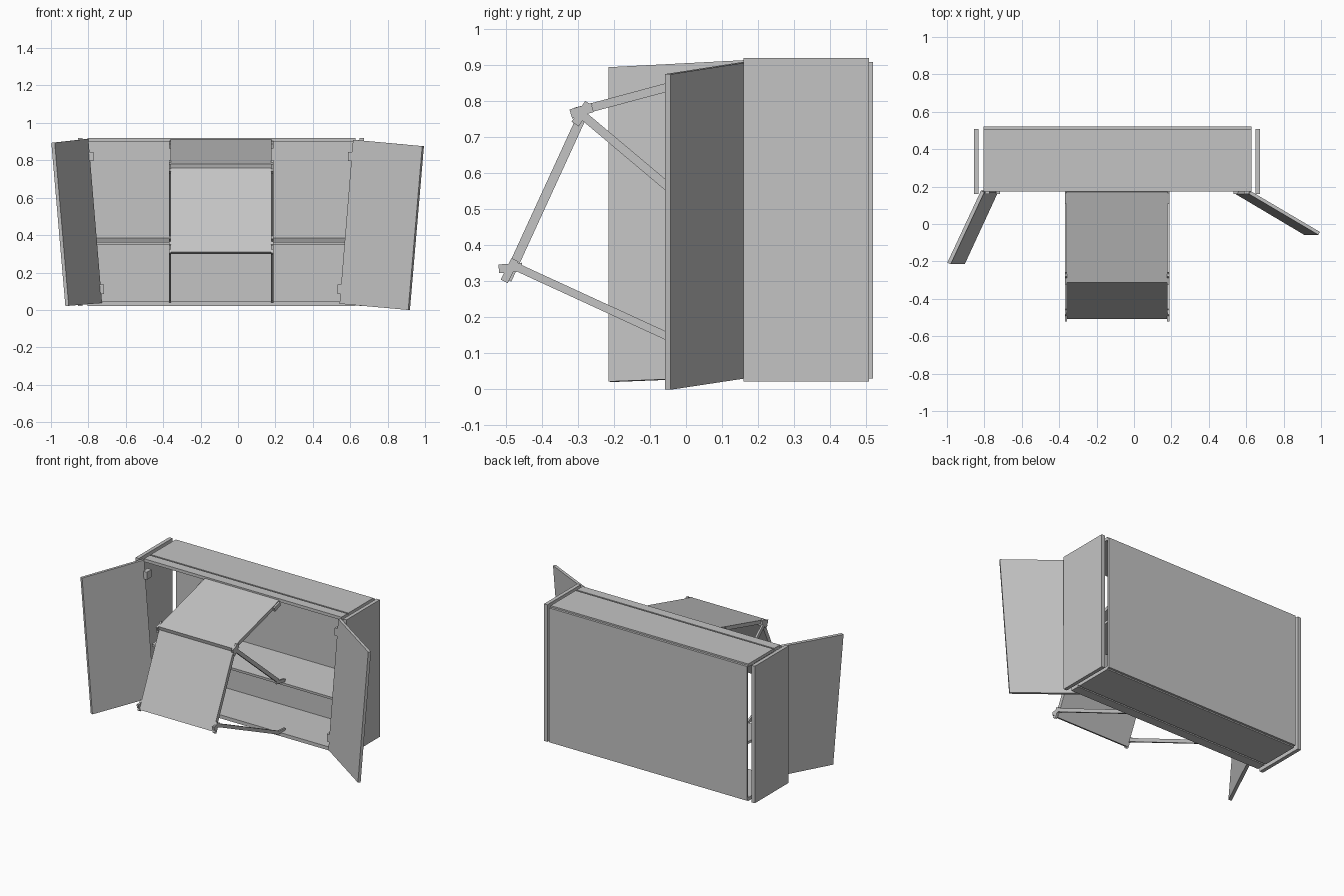
import bpy
import bmesh
from mathutils import Vector

cube = bpy.data.objects.get("Cube")
if cube:
    bpy.data.objects.remove(cube, do_unlink=True)

grey = bpy.data.materials.new("plain_grey")
grey.use_nodes = True
colour = (0.55, 0.55, 0.55, 1)
grey.diffuse_color = colour
grey.node_tree.nodes["Principled BSDF"].inputs["Base Color"].default_value = colour


def prism(name, outline, offset):
    """Extrude a flat outline along an offset vector."""
    bm = bmesh.new()
    face = bm.faces.new([bm.verts.new(p) for p in outline])
    new = bmesh.ops.extrude_face_region(bm, geom=[face])["geom"]
    moved = [v for v in new if isinstance(v, bmesh.types.BMVert)]
    bmesh.ops.translate(bm, verts=moved, vec=offset)
    # the extrusion may keep or drop its starting face; make sure it is closed
    edges = [e for e in bm.edges if e.is_boundary]
    if edges:
        bmesh.ops.holes_fill(bm, edges=edges, sides=0)
    bmesh.ops.recalc_face_normals(bm, faces=bm.faces)
    mesh = bpy.data.meshes.new(name)
    bm.to_mesh(mesh)
    bm.free()
    mesh.materials.append(grey)
    obj = bpy.data.objects.new(name, mesh)
    bpy.context.collection.objects.link(obj)
    return obj


def side_profile(name, x0, x1, points):
    """Extrude a (y, z) profile from x0 to x1."""
    return prism(name, [(x0, y, z) for y, z in points], (x1 - x0, 0, 0))


def box(name, x0, x1, y0, y1, z0, z1):
    return side_profile(name, x0, x1, [(y0, z0), (y1, z0), (y1, z1), (y0, z1)])


def slab(name, x0, x1, start, end, thick):
    """Flat bar between two (y, z) points."""
    a, b = Vector(start), Vector(end)
    d = (b - a).normalized() * thick / 2
    n = Vector((-d.y, d.x))
    return side_profile(name, x0, x1, [a + n, b + n, b - n, a - n])


def grooved_board(name, outer, inner):
    """Horizontal board with a groove along its outer face."""
    floor = outer + (inner - outer) * 0.4
    side_profile(name, -0.805, 0.628, [
        (0.175, inner), (0.175, outer), (0.236, outer), (0.236, floor),
        (0.246, floor), (0.246, outer), (0.505, outer), (0.505, inner)])


def door(name, corners, thick):
    """Leaning door: inner face corners, pushed outwards by its thickness."""
    c = [Vector(p) for p in corners]
    n = (c[1] - c[0]).cross(c[3] - c[0]).normalized()
    if n.y < 0:
        n = -n
    prism(name, c, n * thick)


# Carcass, with the side panels standing clear of the boards
grooved_board("top_board", 0.92, 0.9)
grooved_board("bottom_board", 0.022, 0.045)
box("back_panel", -0.805, 0.628, 0.505, 0.52, 0.03, 0.91)
for name, x in (("right_side_panel", -0.855), ("left_side_panel", 0.65)):
    box(name, x, x + 0.024, 0.16, 0.508, 0.022, 0.92)
slab("middle_shelf", -0.765, 0.6, (0.2, 0.354), (0.504, 0.376), 0.016)

# Open doors
door("right_door", [(-0.80, 0.17, 0.915), (-0.98, -0.215, 0.895),
                    (-0.905, -0.215, 0.022), (-0.727, 0.17, 0.037)], 0.02)
door("left_door", [(0.615, 0.16, 0.91), (0.985, -0.058, 0.876),
                   (0.91, -0.058, 0), (0.543, 0.16, 0.033)], 0.018)

# Door hinges
for z in (0.11, 0.82):
    lean = 0.08 * (0.9 - z)
    box("right_hinge", -0.81 + lean, -0.78 + lean, 0.16, 0.21, z - 0.025, z + 0.025)
    box("left_hinge", 0.595 - lean, 0.625 - lean, 0.16, 0.21, z - 0.025, z + 0.025)

# Folding front flap
slab("upper_flap", -0.36, 0.178, (0.175, 0.9), (-0.31, 0.77), 0.024)
slab("lower_flap", -0.36, 0.178, (-0.29, 0.756), (-0.497, 0.305), 0.026)

# Flap brackets and struts on both sides
for side, x in (("right", -0.37), ("left", 0.177)):
    def part(name, start, end, thick):
        slab(side + name, x, x + 0.012, start, end, thick)
    part("_fold_plate", (-0.32, 0.765), (-0.26, 0.783), 0.026)
    part("_fold_bracket", (-0.308, 0.737), (-0.27, 0.795), 0.024)
    part("_foot_plate", (-0.52, 0.335), (-0.455, 0.34), 0.024)
    part("_foot_bracket", (-0.505, 0.3), (-0.475, 0.36), 0.022)
    part("_top_bracket", (0.11, 0.875), (0.17, 0.892), 0.026)
    part("_upper_strut", (-0.285, 0.76), (0.15, 0.394), 0.024)
    part("_lower_strut", (-0.475, 0.342), (0.16, 0.05), 0.022)
    part("_upper_strut_anchor", (0.13, 0.39), (0.22, 0.372), 0.02)
    part("_lower_strut_anchor", (0.14, 0.055), (0.22, 0.05), 0.02)
